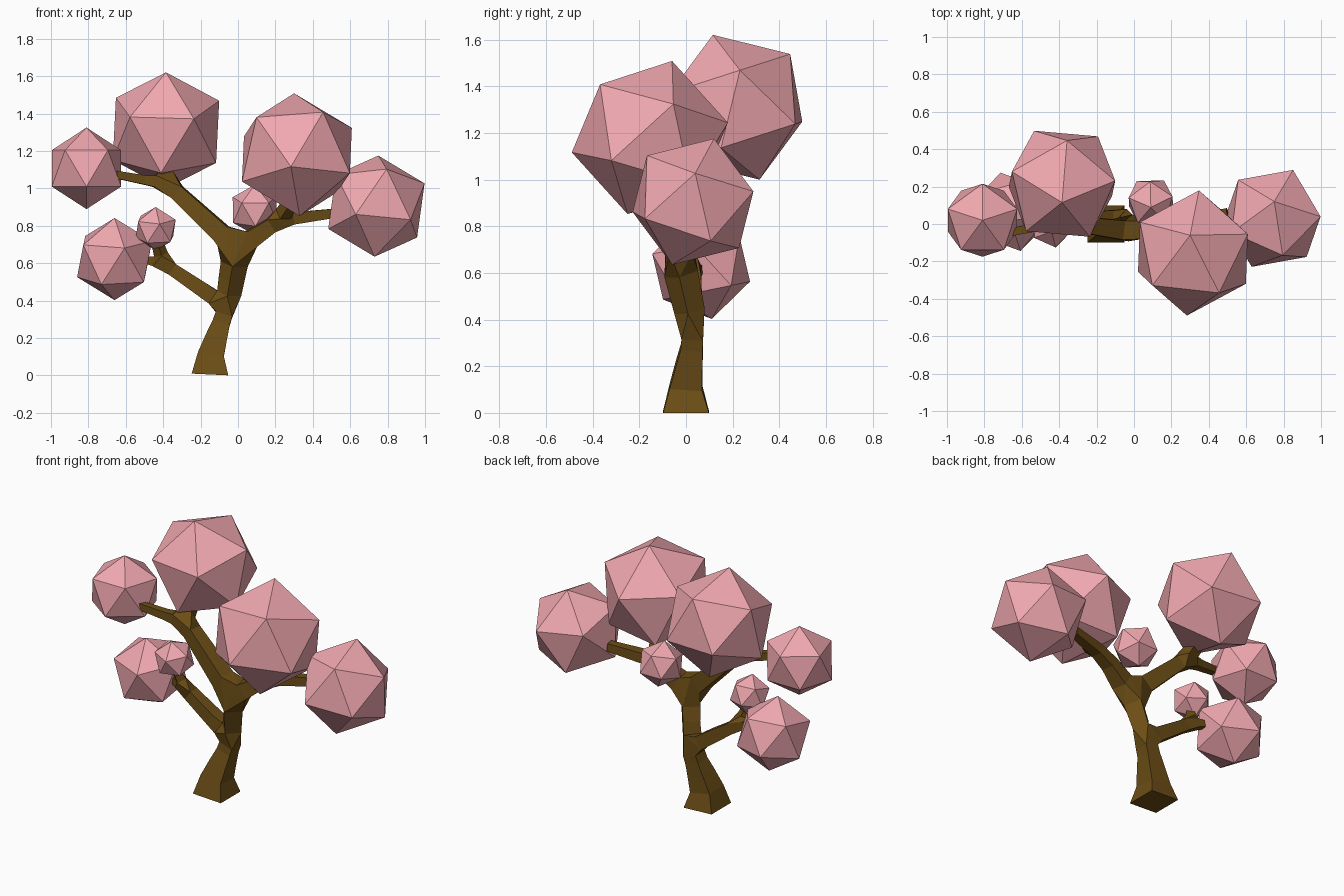
import bpy, bmesh
from mathutils import Vector, Matrix

if "Cube" in bpy.data.objects:
    bpy.data.objects.remove(bpy.data.objects["Cube"])


def material(name, color):
    m = bpy.data.materials.new(name)
    m.diffuse_color = color
    m.use_nodes = True
    m.node_tree.nodes["Principled BSDF"].inputs["Base Color"].default_value = m.diffuse_color
    return m


WOOD = material("wood", (0.15, 0.075, 0.008, 1))
PINK = material("blossom", (0.87, 0.39, 0.43, 1))


def make_object(name, bm, mat):
    mesh = bpy.data.meshes.new(name)
    bm.to_mesh(mesh)
    bm.free()
    mesh.materials.append(mat)
    ob = bpy.data.objects.new(name, mesh)
    bpy.context.collection.objects.link(ob)
    return ob


# Trunk and branches: a skeleton of (x, y, z, half width, parent index), skinned square
SKELETON = [
    (-.150, .000, .005, .098, None),   # foot
    (-.145, .000, .110, .070, 0),
    (-.090, .025, .280, .047, 1),
    (-.060, .030, .370, .045, 2),      # lower fork
    (-.005, -.040, .680, .055, 3),     # upper fork
    (-.380, .010, 1.030, .038, 4),     # upper left limb
    (-.500, -.010, 1.045, .025, 5),
    (-.660, -.045, 1.075, .020, 6),
    (-.390, .080, 1.090, .035, 5),
    (.220, .000, .830, .035, 4),       # right limb
    (.500, .060, .865, .025, 9),
    (.280, -.090, .920, .030, 9),
    (-.400, .030, .600, .032, 3),      # lower left limb
    (-.480, .050, .615, .020, 12),
    (-.425, .000, .690, .024, 12),
]
bm = bmesh.new()
skin = bm.verts.layers.skin.verify()
nodes = []
for x, y, z, r, parent in SKELETON:
    v = bm.verts.new((x, y, z))
    v[skin].radius = (r, r)
    v[skin].use_root = parent is None
    if parent is not None:
        bm.edges.new((nodes[parent], v))
    nodes.append(v)
trunk = make_object("trunk_and_branches", bm, WOOD)
mod = trunk.modifiers.new("skin", 'SKIN')
mod.branch_smoothing = 0
mod.use_smooth_shade = False


# Blossom clumps: icosahedra, turned so two neighbouring corners point along a and b
def basis(a, b):
    z = a.normalized()
    y = z.cross(b).normalized()
    return Matrix((y.cross(z), y, z)).transposed()


def clump(name, centre, a, b, radius):
    bm = bmesh.new()
    bmesh.ops.create_icosphere(bm, subdivisions=1, radius=radius)
    top = max(bm.verts, key=lambda v: v.co.z)
    near = top.link_edges[0].other_vert(top)
    turn = basis(Vector(a), Vector(b)) @ basis(top.co, near.co).transposed()
    bmesh.ops.transform(bm, matrix=turn.to_4x4(), verts=bm.verts)
    make_object(name, bm, PINK).location = centre


clump("blossom_top_left", (-.385, .215, 1.31), (0, -.10, .31), (.275, .02, .14), .326)
clump("blossom_top_right", (.315, -.155, 1.18), (-.015, .095, .327), (.295, .1, .14), .342)
clump("blossom_right", (.74, .03, .905), (.01, .09, .27), (.255, .01, .122), .285)
clump("blossom_far_left", (-.81, .02, 1.107), (0, 0, 1), (.185, .06, .1), .218)
clump("blossom_low_left", (-.66, .065, .622), (0, -.045, .218), (.055, -.215, .057), .224)
clump("blossom_small_left", (-.44, -.01, .784), (0, -.03, .116), (.02, -.11, .02), .12)
clump("blossom_small_middle", (.09, .12, .885), (0, -.03, .13), (.12, .03, .06), .138)
